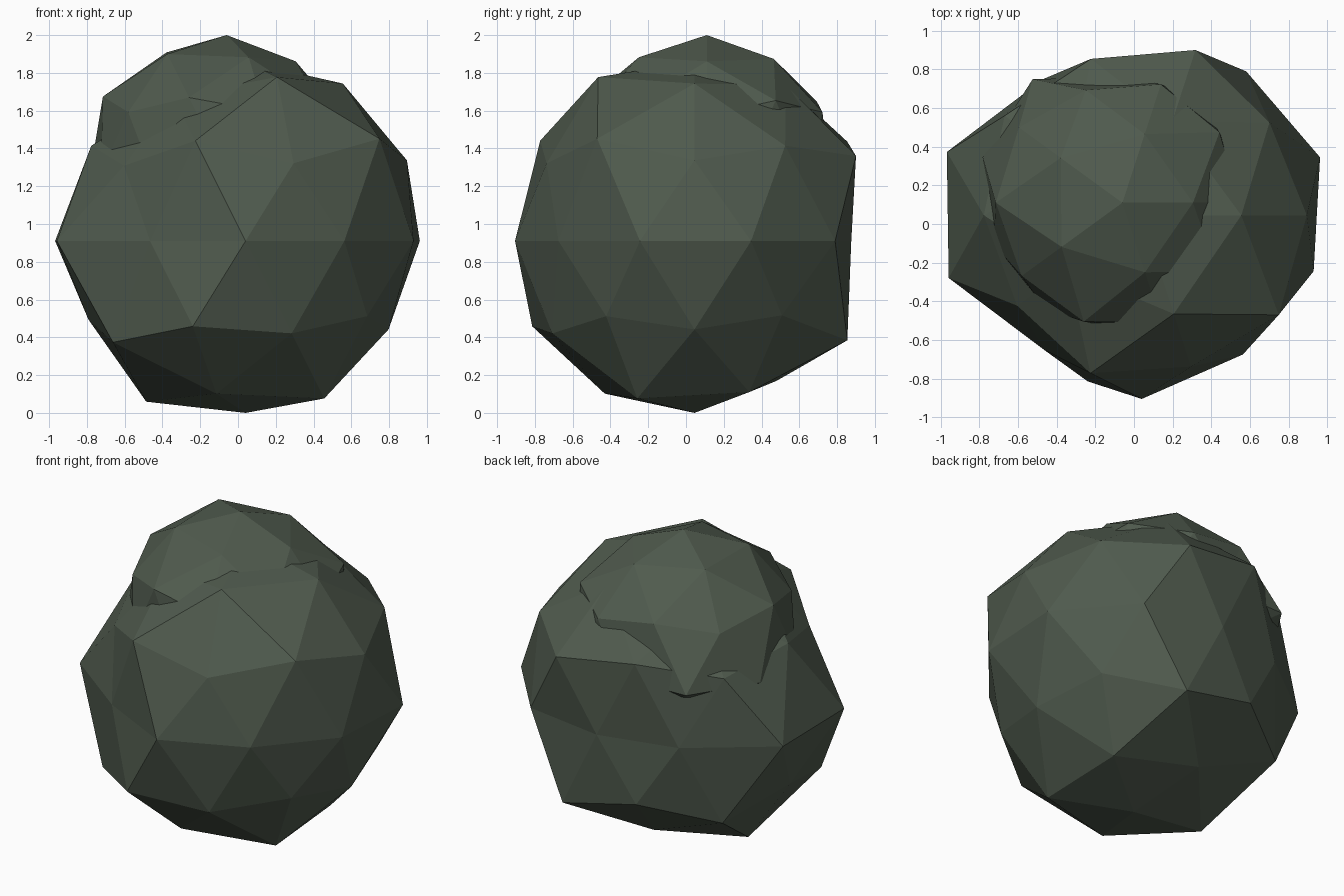
import bpy, bmesh, math

stone = bpy.data.materials.new("mossy_grey_green")
stone.diffuse_color = (0.08, 0.104, 0.076, 1)

# Heights of the vertex rings of a unit icosphere, bottom to top
RINGS = (-1, -0.851, -0.526, -0.447, 0, 0.447, 0.526, 0.851, 1)


def boulder(name, centre, radii):
    """Faceted icosphere whose vertices are pushed to a radius given per ring."""
    bm = bmesh.new()
    bmesh.ops.create_icosphere(bm, subdivisions=2, radius=1)
    for v in bm.verts:
        d = v.co.normalized()
        ring = min(range(9), key=lambda i: abs(RINGS[i] - d.z))
        r = radii[ring]
        # counter-clockwise index around the ring, starting at +x
        a = math.degrees(math.atan2(d.y, d.x)) % 360
        k = int(((a + 1) % 360) / 360 * len(r))
        v.co = d * r[k]
    mesh = bpy.data.meshes.new(name)
    bm.to_mesh(mesh)
    bm.free()
    mesh.materials.append(stone)
    ob = bpy.data.objects.new(name, mesh)
    ob.location = centre
    bpy.context.collection.objects.link(ob)


# Large lower mass
boulder("main_boulder", (0.04, 0.045, 0.91), (
    [0.91],
    [0.94, 0.87, 1.0, 0.95, 0.98],
    [0.89, 1.0, 1.0, 1.02, 0.93],
    [0.88, 0.92, 0.93, 1.01, 0.89],
    [0.97, 0.92, 0.83, 0.87, 1.06, 1.05, 0.86, 0.95, 0.89, 0.935],
    [0.955, 1.005, 0.98, 0.89, 0.92],
    [0.96, 1.0, 0.96, 1.01, 1.03],
    [0.98, 0.97, 0.86, 0.9, 1.02],
    [0.95]))

# Smaller lump sunk into the top
boulder("top_boulder", (-0.06, 0.11, 1.27), (
    [0.5],
    [0.5] * 5,
    [0.5] * 5,
    [0.5] * 5,
    [0.6, 0.65, 0.65, 0.79, 0.76, 0.7, 0.68, 0.65, 0.6, 0.6],
    [0.68, 0.72, 0.74, 0.72, 0.73],
    [0.73, 0.72, 0.77, 0.76, 0.71],
    [0.695, 0.71, 0.75, 0.74, 0.72],
    [0.73]))
